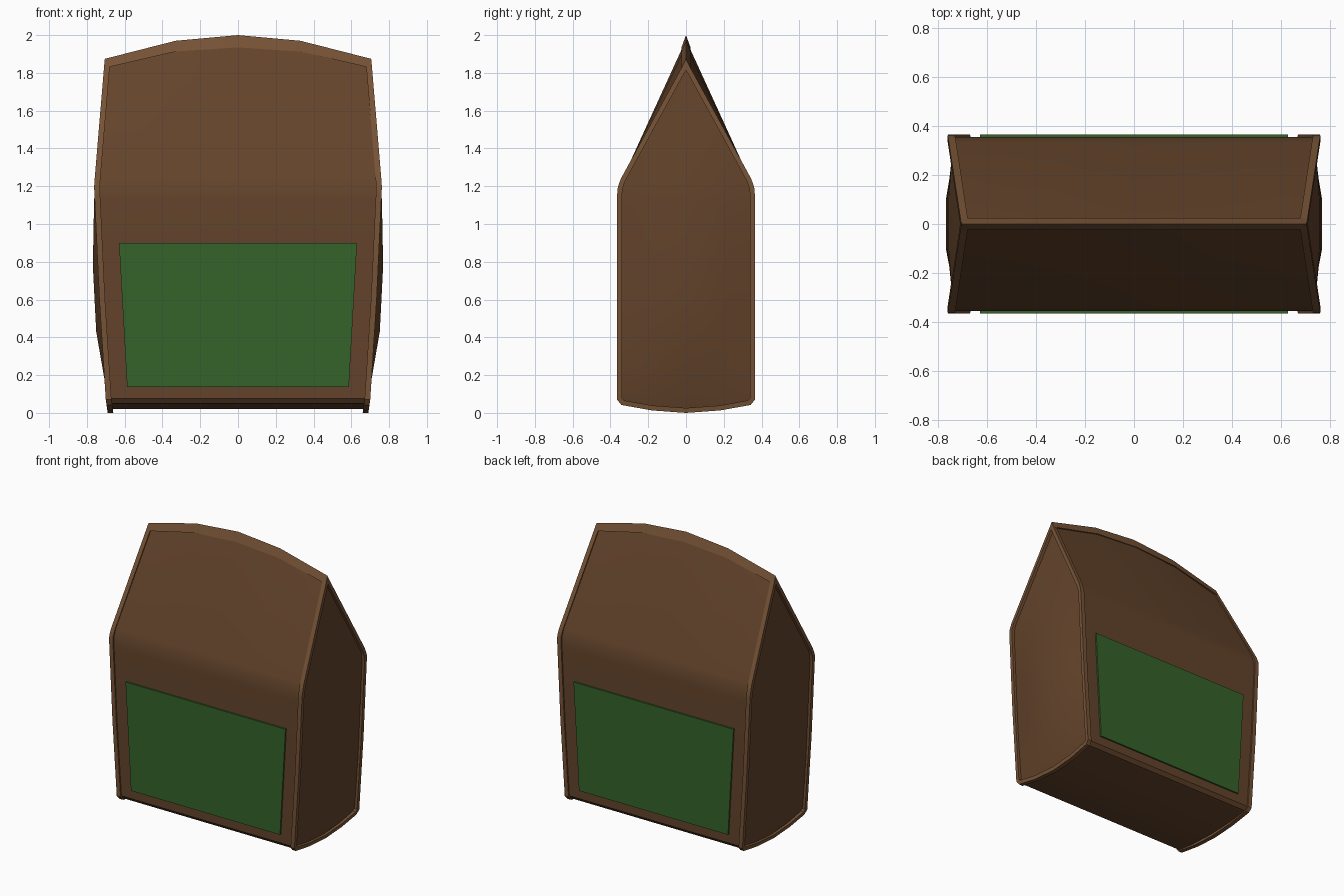
import bpy, bmesh, math
from mathutils import Vector

if "Cube" in bpy.data.objects:
    bpy.data.objects.remove(bpy.data.objects["Cube"])


def material(name, col):
    m = bpy.data.materials.new(name)
    m.diffuse_color = (*col, 1)
    m.use_nodes = True
    m.node_tree.nodes["Principled BSDF"].inputs["Base Color"].default_value = m.diffuse_color
    return m


BROWN = material("brown_paper", (0.125, 0.057, 0.024))
EDGE = material("edge_paper", (0.18, 0.085, 0.036))
GREEN = material("green_label", (0.035, 0.125, 0.024))


def lerp(table, t):
    for (a, va), (b, vb) in zip(table, table[1:]):
        if t <= b:
            return va + (vb - va) * max(0, (t - a) / (b - a))
    return table[-1][1]


def edge_x(z):
    # half width of the bag at a given height
    return lerp([(0, 0.69), (0.07, 0.70), (0.45, 0.727), (1.2, 0.762), (1.87, 0.706)], z)


def grid_object(name, rows, mat, close_rows=False, close_cols=False, smooth=True, outward=None):
    """Skin a grid of points; optionally wrap it in either direction."""
    bm = bmesh.new()
    v = [[bm.verts.new(p) for p in r] for r in rows]
    n, m = len(rows), len(rows[0])
    for i in range(n if close_rows else n - 1):
        for j in range(m if close_cols else m - 1):
            a, b = (i + 1) % n, (j + 1) % m
            bm.faces.new((v[i][j], v[a][j], v[a][b], v[i][b]))
    if close_cols and not close_rows and name != "bag_body":
        bm.faces.new(v[0])
        bm.faces.new(v[-1])
    bmesh.ops.remove_doubles(bm, verts=bm.verts, dist=0.0005)
    bmesh.ops.recalc_face_normals(bm, faces=bm.faces)
    if outward:
        bm.normal_update()
        if sum(f.normal.dot(outward) for f in bm.faces) < 0:
            bmesh.ops.reverse_faces(bm, faces=bm.faces)
    me = bpy.data.meshes.new(name)
    bm.to_mesh(me)
    bm.free()
    me.materials.append(mat)
    ob = bpy.data.objects.new(name, me)
    bpy.context.collection.objects.link(ob)
    if smooth:
        bpy.ops.object.select_all(action='DESELECT')
        ob.select_set(True)
        bpy.context.view_layer.objects.active = ob
        bpy.ops.object.shade_smooth_by_angle(angle=math.radians(35))
    return ob


def mirror_profile(half):
    # half runs from the bottom centre to the top centre on +y
    return half + [(-y, z) for y, z in half[-2:0:-1]]


def offset(profile, d):
    out = []
    for i, p in enumerate(profile):
        p = Vector(p)
        a = (p - Vector(profile[i - 1])).normalized()
        b = (Vector(profile[(i + 1) % len(profile)]) - p).normalized()
        na, nb = Vector((-a.y, a.x)), Vector((-b.y, b.x))
        k = na + nb
        out.append(p + k * (d / max(0.3, 1 + na.dot(nb))))
    return out


# Bag body: front, back, sloping top and bottom, arched along the ridge
def ridge(u):
    return lerp([(0, 2.0), (0.47, 1.97), (1, 1.875)], abs(u))


sections = []
for u in (-1, -0.47, 0, 0.47, 1):
    half = [(0, 0.02), (0.2, 0.03), (0.335, 0.05), (0.355, 0.075), (0.355, 0.45),
            (0.355, 0.8), (0.355, 1.12), (0.35, 1.19), (0.334, 1.245), (0.0, ridge(u) - 0.025)]
    sections.append([(u * (edge_x(z) - 0.018), y, z) for y, z in mirror_profile(half)])
grid_object("bag_body", sections, BROWN, close_cols=True)

# Raised seams round each side, and the bulging side panels inside them
seam = mirror_profile([(0, 0), (0.18, 0.013), (0.342, 0.042), (0.365, 0.07), (0.365, 0.6),
                       (0.365, 1.15), (0.361, 1.195), (0.345, 1.24), (0, 1.87)])
inner = offset(seam, 0.026)
bulge = [(0.03, 0), (0.085, 0.01), (0.43, 0.045), (0.78, 0.046), (1.1, 0.025), (1.5, 0.0), (1.82, -0.005)]
heights = (0.02, 0.085, 0.25, 0.43, 0.6, 0.78, 0.95, 1.1, 1.22, 1.5, 1.82)
for s, side in ((-1, "left"), (1, "right")):
    ring = []
    for (yo, zo), (yi, zi) in zip(seam, inner):
        xo, xi = edge_x(zo), edge_x(zi)
        ring.append([(s * xo, yo, zo), (s * xi, yi, zi),
                     (s * (xi - 0.03), yi, zi), (s * (xo - 0.03), yo, zo)])
    grid_object(side + "_seam", ring, EDGE, close_rows=True, close_cols=True)

    rows = []
    for z in heights:
        w = lerp([(0, 0.345), (1.15, 0.345), (1.22, 0.335), (1.82, 0.005)], z)
        row = []
        for f in (-1, -0.65, -0.3, 0, 0.3, 0.65, 1):
            g = min(1, (1 - abs(f)) / 0.7)
            zz = z + (0.035 * f * f if z < 0.05 else 0)
            row.append((s * (edge_x(z) - 0.02 + lerp(bulge, z) * g), f * w, zz))
        rows.append(row)
    grid_object(side + "_panel", rows, BROWN, outward=Vector((s, 0, 0)))

# Folded seal along the arched ridge
seal = []
for u in (-1, -0.47, 0, 0.47, 1):
    x, t = u * 0.703, ridge(u)
    h = lerp([(0, 0.065), (1, 0.05)], abs(u))
    seal.append([(x, 0, t), (x * 1.008, 0.024, t - h), (x * 1.008, -0.024, t - h)])
grid_object("top_seal", seal, EDGE, close_cols=True)

# Green labels on front and back
for s, side in ((-1, "front"), (1, "back")):
    slab = [[(x, s * y, z) for x, z in ((-0.587, 0.137), (0.587, 0.137), (0.63, 0.9), (-0.63, 0.9))]
            for y in (0.345, 0.366)]
    grid_object(side + "_label", slab, GREEN, close_cols=True, smooth=False)
